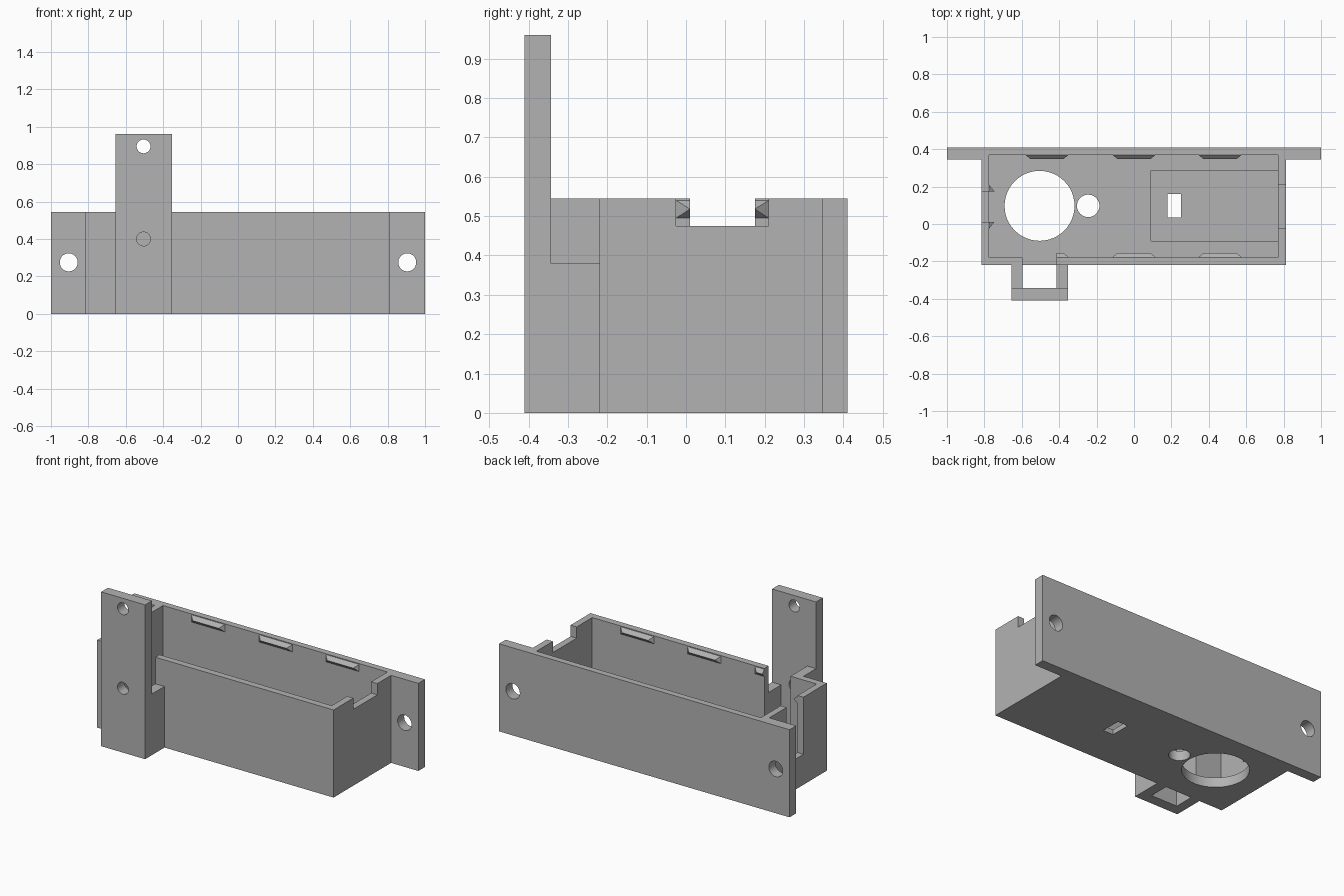
import bpy, bmesh, math
from mathutils import Matrix, Vector

if "Cube" in bpy.data.objects:
    bpy.data.objects.remove(bpy.data.objects["Cube"], do_unlink=True)

grey = bpy.data.materials.new("plain_grey")
grey.use_nodes = True
grey.diffuse_color = (0.45, 0.45, 0.45, 1)
grey.node_tree.nodes["Principled BSDF"].inputs["Base Color"].default_value = (0.45, 0.45, 0.45, 1)


def finish(name, bm):
    bmesh.ops.recalc_face_normals(bm, faces=bm.faces)
    mesh = bpy.data.meshes.new(name)
    bm.to_mesh(mesh)
    bm.free()
    mesh.materials.append(grey)
    ob = bpy.data.objects.new(name, mesh)
    bpy.context.collection.objects.link(ob)
    return ob


def prism(name, outline, z0, z1):
    bm = bmesh.new()
    face = bm.faces.new([bm.verts.new((x, y, z0)) for x, y in outline])
    top = bmesh.ops.extrude_face_region(bm, geom=[face])["geom"]
    bmesh.ops.translate(bm, vec=(0, 0, z1 - z0),
                        verts=[v for v in top if isinstance(v, bmesh.types.BMVert)])
    return finish(name, bm)


def box(name, x0, x1, y0, y1, z0, z1):
    return prism(name, [(x0, y0), (x1, y0), (x1, y1), (x0, y1)], z0, z1)


def rod(name, centre, radius, axis):
    bm = bmesh.new()
    turn = Matrix.Rotation(math.pi / 2, 4, 'X') if axis == 'Y' else Matrix()
    bmesh.ops.create_cone(bm, cap_ends=True, segments=48, radius1=radius, radius2=radius,
                          depth=0.3, matrix=Matrix.Translation(centre) @ turn)
    return finish(name, bm)


def hull(name, points):
    bm = bmesh.new()
    for p in points:
        bm.verts.new(p)
    bmesh.ops.convex_hull(bm, input=bm.verts)
    return finish(name, bm)


def activate(ob):
    bpy.ops.object.select_all(action='DESELECT')
    ob.select_set(True)
    bpy.context.view_layer.objects.active = ob


def cut(ob, cutters):
    activate(ob)
    for c in cutters:
        mod = ob.modifiers.new("cut", 'BOOLEAN')
        mod.operation = 'DIFFERENCE'
        mod.solver = 'EXACT'
        mod.object = c
        bpy.ops.object.modifier_apply(modifier=mod.name)
        bpy.data.objects.remove(c, do_unlink=True)
    bpy.ops.object.shade_smooth_by_angle(angle=math.radians(30))


H = 0.545            # rim height
FLOOR = 0.06
L, R = -0.815, 0.812  # tray ends
F, B = -0.22, 0.41    # tray front and back
IL, IR, IF, IB = -0.775, 0.77, -0.178, 0.37  # cavity

# Tray with mounting ears
tray = prism("tray", [(L, F), (R, F), (R, 0.345), (1, 0.345), (1, B),
                      (-1, B), (-1, 0.345), (L, 0.345)], 0, H)
cut(tray, [
    box("cavity", IL, IR, IF, IB, FLOOR, 1),
    box("floor_recess", 0.09, IR, -0.09, 0.285, 0.03, 0.3),
    box("right_notch", 0.7, 0.9, -0.025, 0.21, 0.475, 1),
    box("left_slot", -0.9, -0.7, 0.01, 0.175, 0.19, 1),
    box("front_opening", -0.595, -0.415, -0.3, -0.15, FLOOR, 1),
    box("floor_slot", 0.18, 0.25, 0.035, 0.16, -0.1, 0.2),
    rod("large_floor_hole", (-0.505, 0.097, 0), 0.187, 'Z'),
    rod("small_floor_hole", (-0.245, 0.097, 0), 0.06, 'Z'),
    rod("ear_hole", (-0.905, 0.38, 0.275), 0.048, 'Y'),
    rod("ear_hole", (0.905, 0.38, 0.275), 0.048, 'Y'),
])

# Front bracket: tall plate on a hollow stem with one high and one low cheek
bracket = box("front_bracket", -0.655, -0.352, -0.41, F, 0, 0.96)
cut(bracket, [
    box("above_cheeks", -0.8, -0.2, -0.343, 0, H, 1.2),
    box("above_low_cheek", -0.5, -0.2, -0.343, 0, 0.38, 1.2),
    box("stem_pocket", -0.595, -0.415, -0.343, 0, -0.1, 1.2),
    rod("upper_screw_hole", (-0.505, -0.4, 0.895), 0.037, 'Y'),
    rod("lower_screw_hole", (-0.505, -0.4, 0.4), 0.037, 'Y'),
])

# Snap ridges along the long walls
Z0, ZM, Z1 = 0.495, 0.518, 0.54


def ridge(name, x0, x1, wall, tip, inset0=0.025):
    hull(name, [(x, wall, z) for x in (x0, x1) for z in (Z0, Z1)]
         + [(x0 + inset0, tip, ZM), (x1 - 0.025, tip, ZM)])


for i, mid in enumerate((-0.465, 0, 0.46)):
    ridge(f"back_snap_{i + 1}", mid - 0.115, mid + 0.115, IB, IB - 0.022)
    if i:
        ridge(f"front_snap_{i + 1}", mid - 0.115, mid + 0.115, IF, IF + 0.022)
ridge("front_snap_1", -0.415, -0.35, IF, IF + 0.022, 0)

# Small snap nubs beside the left slot
for i, (edge, far) in enumerate(((0.01, -0.025), (0.175, 0.21))):
    hull(f"slot_nub_{i + 1}", [(IL, y, z) for y in (edge, far) for z in (Z0, Z1)]
         + [(IL + 0.028, edge, ZM)])
